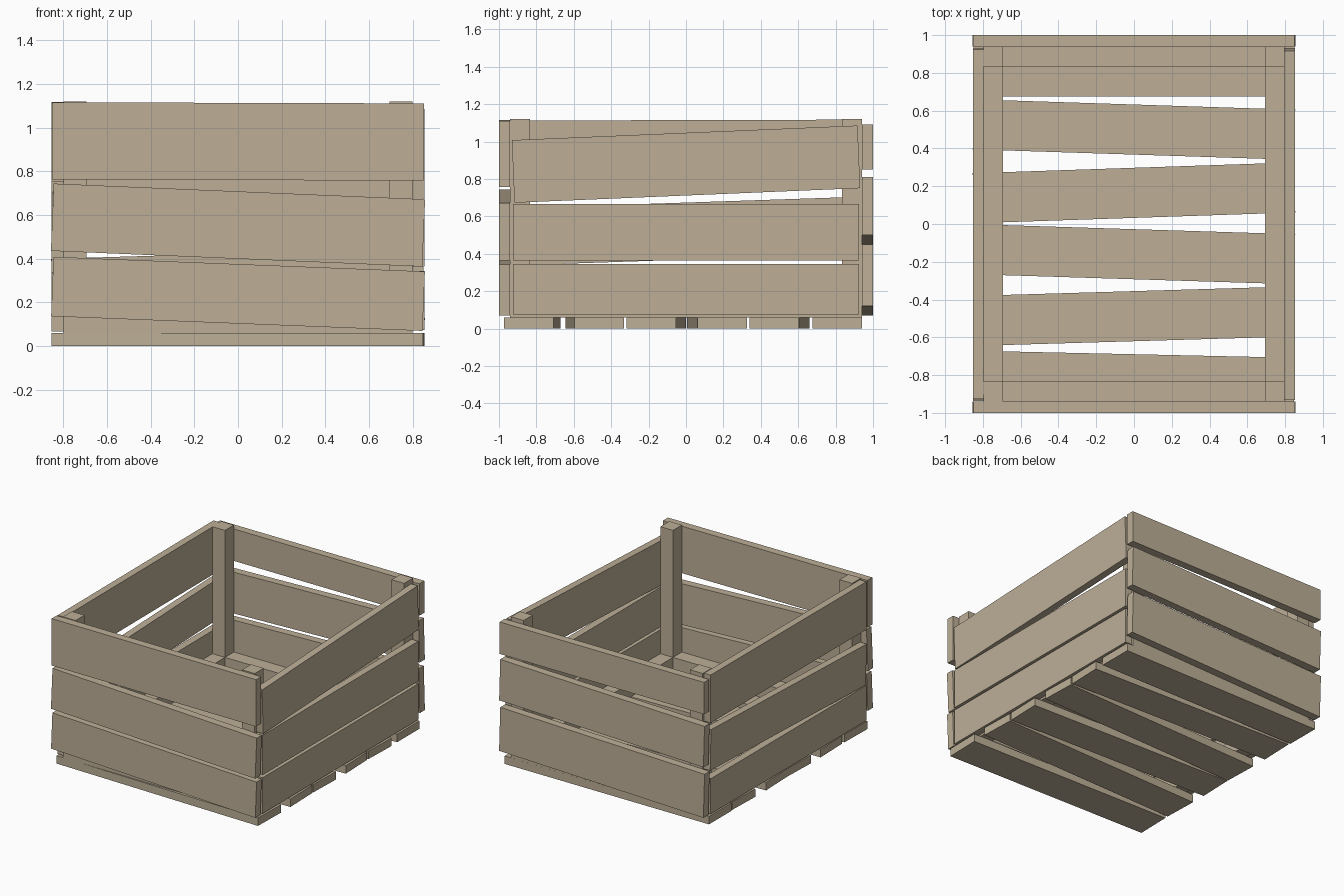
import bpy, math

wood = bpy.data.materials.new("weathered wood")
wood.diffuse_color = (0.51, 0.43, 0.31, 1)


def board(name, center, size, rot=(0, 0, 0)):
    """A plain box board, sized before it is turned."""
    bpy.ops.mesh.primitive_cube_add(size=1, location=center)
    ob = bpy.context.object
    ob.name = name
    for v in ob.data.vertices:
        v.co = [c * s for c, s in zip(v.co, size)]
    ob.rotation_euler = rot
    ob.data.materials.append(wood)
    return ob


# floor slats: centre y, change in y from left end to right end
for y, dy in [(0.808, 0), (0.50, -0.055), (0.165, 0.057),
              (-0.16, -0.053), (-0.488, 0.05), (-0.822, -0.037)]:
    board("floor_slat", (0, y, 0.03), (1.70, 0.265, 0.06),
          (0, 0, math.atan2(dy, 1.70)))

# corner posts
for sx in (-1, 1):
    for sy in (-1, 1):
        board("corner_post", (sx * 0.745, sy * 0.887, 0.59), (0.105, 0.106, 1.06))

# floor frame between the posts
for s in (-1, 1):
    board("side_runner", (s * 0.745, 0, 0.1125), (0.105, 1.668, 0.105))
    board("end_runner", (0, s * 0.887, 0.1125), (1.385, 0.106, 0.105))

# front and back planks: y, z at left end, z at right end, height
for name, y, zl, zr, h in [
        ("front_plank", -0.97, 0.273, 0.206, 0.272),
        ("front_plank", -0.97, 0.590, 0.518, 0.308),
        ("front_plank", -0.97, 0.939, 0.934, 0.353),
        ("back_plank", 0.97, 0.235, 0.285, 0.33),
        ("back_plank", 0.97, 0.605, 0.655, 0.31),
        ("back_plank", 0.97, 0.97, 0.97, 0.24)]:
    board(name, (0, y, (zl + zr) / 2), (1.70, 0.06, h),
          (0, -math.atan2(zr - zl, 1.70), 0))

# side planks: x, z at front end, z at back end, height
for name, x, zf, zb, h in [
        ("right_plank", 0.825, 0.21, 0.21, 0.27),
        ("right_plank", 0.825, 0.515, 0.515, 0.30),
        ("right_plank", 0.825, 0.84, 0.918, 0.335),
        ("left_plank", -0.825, 0.20, 0.205, 0.265),
        ("left_plank", -0.825, 0.49, 0.552, 0.305),
        ("left_plank", -0.825, 0.932, 0.937, 0.36)]:
    board(name, (x, 0, (zf + zb) / 2), (0.054, 1.85, h),
          (math.atan2(zb - zf, 1.85), 0, 0))
